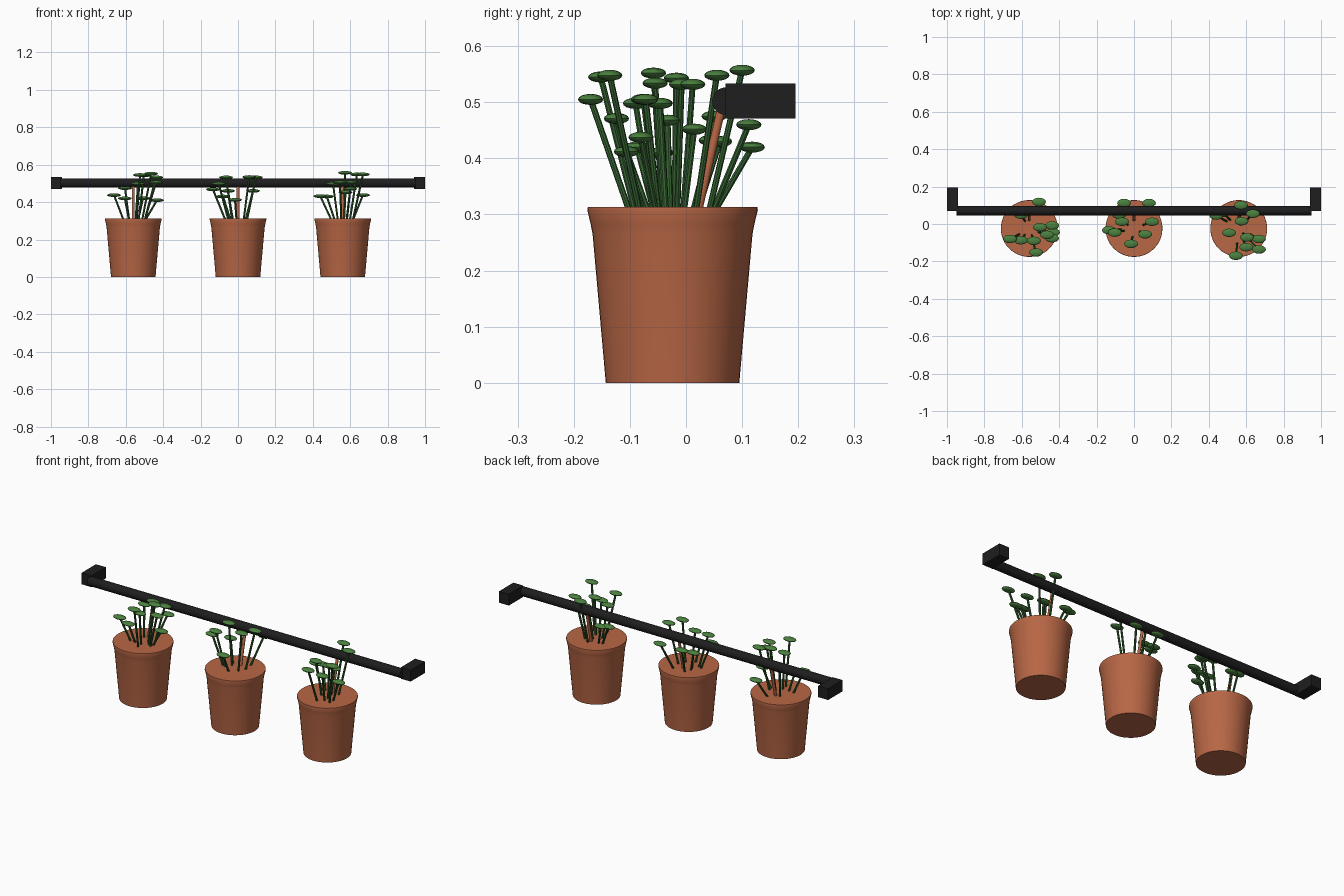
import bpy, bmesh, math
from mathutils import Vector, Matrix

if "Cube" in bpy.data.objects:
    bpy.data.objects.remove(bpy.data.objects["Cube"])


def material(name, rgb):
    m = bpy.data.materials.new(name)
    m.diffuse_color = (*rgb, 1)
    m.use_nodes = True
    m.node_tree.nodes["Principled BSDF"].inputs["Base Color"].default_value = m.diffuse_color
    return m


TERRACOTTA = material("terracotta", (0.48, 0.135, 0.06))
LEAF = material("leaf green", (0.07, 0.22, 0.05))
STEM = material("stem green", (0.035, 0.12, 0.03))
BLACK = material("black metal", (0.013, 0.013, 0.014))


def finish(name, bm, mat, smooth=True):
    bmesh.ops.recalc_face_normals(bm, faces=bm.faces)
    me = bpy.data.meshes.new(name)
    bm.to_mesh(me)
    bm.free()
    me.materials.append(mat)
    ob = bpy.data.objects.new(name, me)
    bpy.context.collection.objects.link(ob)
    if smooth:
        bpy.ops.object.select_all(action='DESELECT')
        ob.select_set(True)
        bpy.context.view_layer.objects.active = ob
        bpy.ops.object.shade_smooth_by_angle(angle=math.radians(40))
    return ob


def add_rod(bm, a, b, radius, sides=8):
    a, b = Vector(a), Vector(b)
    d = b - a
    turn = d.to_track_quat('Z', 'Y').to_matrix().to_4x4()
    bmesh.ops.create_cone(bm, cap_ends=True, segments=sides, radius1=radius, radius2=radius,
                          depth=d.length, matrix=Matrix.Translation((a + b) / 2) @ turn)


POT_Y, POT_TOP = -0.024, 0.313
RAIL_Y, RAIL_Z = 0.071, 0.502

# Pot outline: radius, height
PROFILE = [(0, 0), (0.119, 0), (0.1425, 0.265), (0.146, 0.283), (0.152, 0.308),
           (0.151, POT_TOP), (0, POT_TOP)]

# Leaf positions for each pot: x from the pot centre, y, z
PLANTS = {
    -0.56: [(0.052, 0.118, 0.42), (-0.103, -0.08, 0.4375), (-0.045, -0.087, 0.42),
            (0.025, -0.09, 0.498), (0.057, -0.017, 0.543), (0.122, -0.008, 0.532),
            (0.095, -0.058, 0.552), (0.122, -0.076, 0.505), (0.036, -0.152, 0.545),
            (-0.044, 0.05, 0.475), (0.127, -0.045, 0.41)],
    0.0: [(-0.053, 0.112, 0.46), (0.08, 0.112, 0.46), (-0.134, -0.033, 0.468),
          (-0.103, -0.046, 0.498), (-0.064, 0.012, 0.532), (0.06, -0.055, 0.534),
          (0.096, 0.012, 0.532), (-0.016, -0.106, 0.412), (-0.08, 0.05, 0.43)],
    0.56: [(0.012, 0.1, 0.557), (0.076, 0.055, 0.548), (-0.12, 0.045, 0.432),
           (0.108, -0.08, 0.4375), (0.044, -0.072, 0.505), (-0.052, -0.047, 0.498),
           (-0.015, -0.17, 0.505), (0.108, -0.136, 0.548), (0.04, -0.124, 0.471),
           (0.015, 0.015, 0.452), (-0.085, 0.06, 0.43)],
}

for label, (px, leaves) in zip(("left", "middle", "right"), PLANTS.items()):
    # Pot, spun from its outline
    bm = bmesh.new()
    vs = [bm.verts.new((r, 0, z)) for r, z in PROFILE]
    es = [bm.edges.new(pair) for pair in zip(vs, vs[1:])]
    bmesh.ops.spin(bm, geom=vs + es, cent=(0, 0, 0), axis=(0, 0, 1),
                   angle=math.tau, steps=48, use_duplicate=False)
    bmesh.ops.remove_doubles(bm, verts=bm.verts, dist=0.0001)
    bmesh.ops.translate(bm, verts=bm.verts, vec=(px, POT_Y, 0))
    finish(label + "_pot", bm, TERRACOTTA)

    # Hanger between pot and rail
    bm = bmesh.new()
    add_rod(bm, (px, 0.02, 0.30), (px, 0.066, RAIL_Z), 0.0075, 12)
    finish(label + "_hanger", bm, TERRACOTTA)

    # Stems fan out from the soil, each with a flat oval leaf on top
    stems, heads = bmesh.new(), bmesh.new()
    for dx, y, z in leaves:
        tip = Vector((px + dx, y, z))
        root = (px + dx * 0.5, POT_Y + (y - POT_Y) * 0.52, POT_TOP - 0.01)
        add_rod(stems, root, tip, 0.0055)
        bmesh.ops.create_uvsphere(heads, u_segments=16, v_segments=8, radius=1,
                                  matrix=Matrix.Translation(tip) @
                                  Matrix.Diagonal((0.037, 0.0225, 0.0098, 1)))
    finish(label + "_stems", stems, STEM)
    finish(label + "_leaves", heads, LEAF)

# Rail
bm = bmesh.new()
add_rod(bm, (-0.95, RAIL_Y, RAIL_Z), (0.95, RAIL_Y, RAIL_Z), 0.0245, 24)
finish("rail", bm, BLACK)

# Wall brackets at both ends
for label, side in (("left", -1), ("right", 1)):
    bm = bmesh.new()
    bmesh.ops.create_cube(bm, size=1, matrix=Matrix.Translation((side * 0.97, 0.1325, RAIL_Z)) @
                          Matrix.Diagonal((0.06, 0.125, 0.062, 1)))
    finish(label + "_bracket", bm, BLACK, smooth=False)
